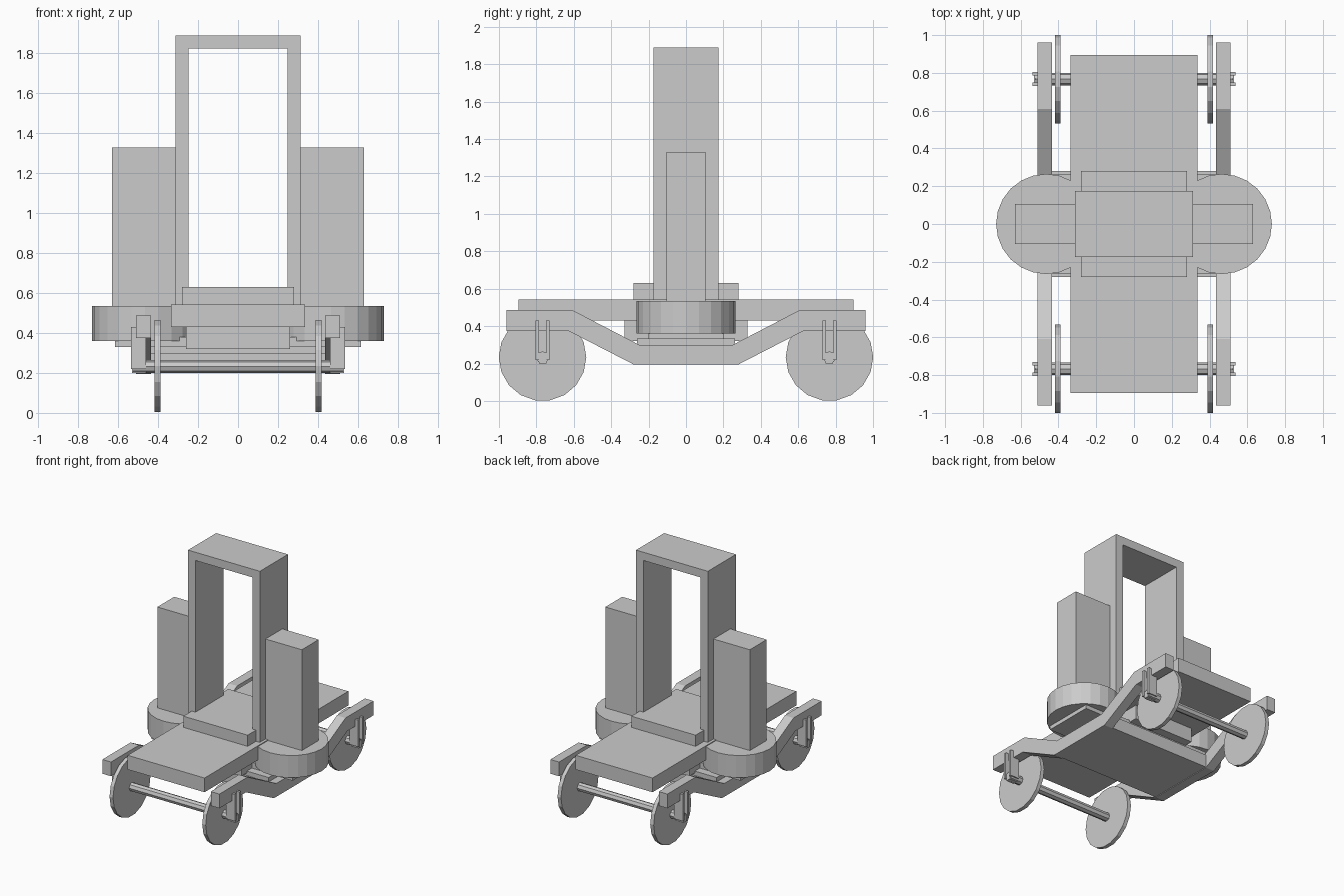
import bpy, bmesh, math
from mathutils import Matrix

old = bpy.data.objects.get("Cube")
if old:
    bpy.data.objects.remove(old, do_unlink=True)

grey = bpy.data.materials.new("plain_grey")
grey.use_nodes = True
COLOUR = (0.6, 0.6, 0.6, 1)
grey.diffuse_color = COLOUR
grey.node_tree.nodes["Principled BSDF"].inputs["Base Color"].default_value = COLOUR


def finish(name, bm):
    bmesh.ops.recalc_face_normals(bm, faces=bm.faces)
    mesh = bpy.data.meshes.new(name)
    bm.to_mesh(mesh)
    bm.free()
    mesh.materials.append(grey)
    obj = bpy.data.objects.new(name, mesh)
    bpy.context.collection.objects.link(obj)
    return obj


def box(name, x, y, z):
    """Box from (min, max) ranges."""
    bm = bmesh.new()
    mid = [(r[0] + r[1]) / 2 for r in (x, y, z)]
    size = [r[1] - r[0] for r in (x, y, z)]
    m = Matrix.Translation(mid) @ Matrix.Diagonal((*size, 1))
    bmesh.ops.create_cube(bm, size=1, matrix=m)
    return finish(name, bm)


def cylinder(name, centre, radius, depth, sides, axis="Z"):
    bm = bmesh.new()
    m = Matrix.Translation(centre)
    if axis == "X":
        m = m @ Matrix.Rotation(math.pi / 2, 4, "Y")
    bmesh.ops.create_cone(bm, cap_ends=True, segments=sides, radius1=radius,
                          radius2=radius, depth=depth, matrix=m)
    return finish(name, bm)


def extrude(name, points, to_3d, vector):
    """Closed 2D outline pushed along a vector."""
    bm = bmesh.new()
    face = bm.faces.new([bm.verts.new(to_3d(a, b)) for a, b in points])
    geom = bmesh.ops.extrude_face_region(bm, geom=[face])["geom"]
    verts = [g for g in geom if isinstance(g, bmesh.types.BMVert)]
    bmesh.ops.translate(bm, vec=vector, verts=verts)
    return finish(name, bm)


def span(s, a, b):
    """Range a..b on the side given by sign s."""
    return tuple(sorted((s * a, s * b)))


# Deck, raised centre block and body underneath
box("deck", (-0.335, 0.335), (-0.895, 0.895), (0.43, 0.542))
box("centre_block", (-0.28, 0.28), (-0.28, 0.28), (0.50, 0.63))
box("centre_body", (-0.26, 0.26), (-0.33, 0.33), (0.32, 0.46))
box("cross_plate", (-0.615, 0.615), (-0.20, 0.20), (0.33, 0.38))
box("floor_spacer", (-0.45, 0.45), (-0.262, 0.262), (0.29, 0.335))
box("floor", (-0.45, 0.45), (-0.28, 0.28), (0.20, 0.30))

# Tall open arch
arch = [(-0.313, 0.5), (-0.313, 1.89), (0.313, 1.89), (0.313, 0.5),
        (0.248, 0.5), (0.248, 1.825), (-0.248, 1.825), (-0.248, 0.5)]
extrude("arch", arch, lambda a, b: (a, -0.175, b), (0, 0.35, 0))

# Side rails dip down in the middle
half = [(0.25, 0.30), (0.61, 0.487), (0.96, 0.487), (0.96, 0.375), (0.63, 0.375), (0.28, 0.195)]
rail = half + [(-y, z) for y, z in reversed(half)]

for s, side in ((1, "left"), (-1, "right")):
    cylinder(f"{side}_round_base", (s * 0.465, 0, 0.448), 0.265, 0.175, 24)
    box(f"{side}_tower", span(s, 0.31, 0.63), (-0.105, 0.105), (0.5, 1.33))
    extrude(f"{side}_rail", rail, lambda a, b: (s * 0.435, a, b), (s * 0.075, 0, 0))

# Axles, wheels and channel-shaped axle brackets
for e, end in ((-1, "front"), (1, "back")):
    y = e * 0.767
    cylinder(f"{end}_axle", (0, y, 0.232), 0.033, 1.05, 8, "X")
    for s, side in ((1, "left"), (-1, "right")):
        tag = f"{end}_{side}"
        cylinder(f"{tag}_wheel", (s * 0.404, y, 0.234), 0.234, 0.03, 18, "X")
        box(f"{tag}_bracket_web", span(s, 0.46, 0.48), (y - 0.037, y + 0.037), (0.25, 0.43))
        for k in (-1, 1):
            fy = sorted((y + k * 0.018, y + k * 0.037))
            box(f"{tag}_bracket_flange", span(s, 0.46, 0.537), fy, (0.22, 0.43))
        box(f"{tag}_bracket_foot", span(s, 0.46, 0.53), (y - 0.02, y + 0.02), (0.20, 0.255))
